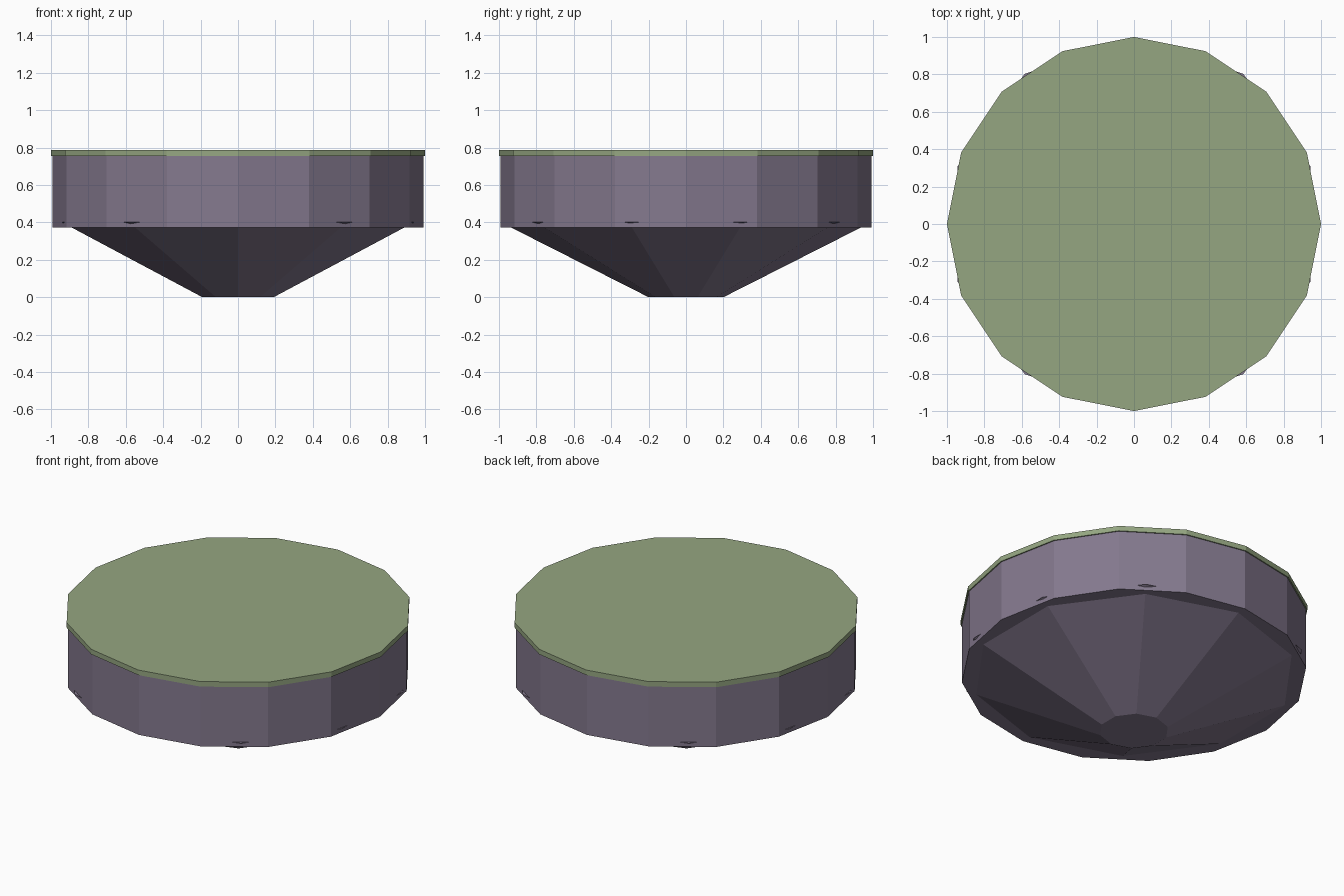
import bpy
from math import radians

if "Cube" in bpy.data.objects:
    bpy.data.objects.remove(bpy.data.objects["Cube"])


def material(name, color):
    mat = bpy.data.materials.new(name)
    mat.diffuse_color = color
    mat.use_nodes = True
    mat.node_tree.nodes["Principled BSDF"].inputs["Base Color"].default_value = mat.diffuse_color
    return mat


def frustum(name, sides, r_bottom, r_top, z0, z1, turn, mat):
    """Flat-faced capped frustum between heights z0 and z1."""
    bpy.ops.mesh.primitive_cone_add(
        vertices=sides, radius1=r_bottom, radius2=r_top, depth=z1 - z0,
        location=(0, 0, (z0 + z1) / 2), rotation=(0, 0, radians(turn)))
    obj = bpy.context.object
    obj.name = name
    obj.data.materials.append(mat)
    return obj


rock = material("purple_rock", (0.23, 0.19, 0.27, 1))
grass = material("green_grass", (0.30, 0.38, 0.22, 1))

# Tapered ten-sided underside, its corners just piercing the wall
frustum("rock_underside", 10, 0.2, 0.993, 0.0, 0.402, 0, rock)
# Straight sixteen-sided rock wall
frustum("rock_wall", 16, 0.993, 0.993, 0.372, 0.754, 0, rock)
# Thin, slightly overhanging grass top
frustum("grass_top", 16, 1.0, 1.0, 0.754, 0.786, 0, grass)
